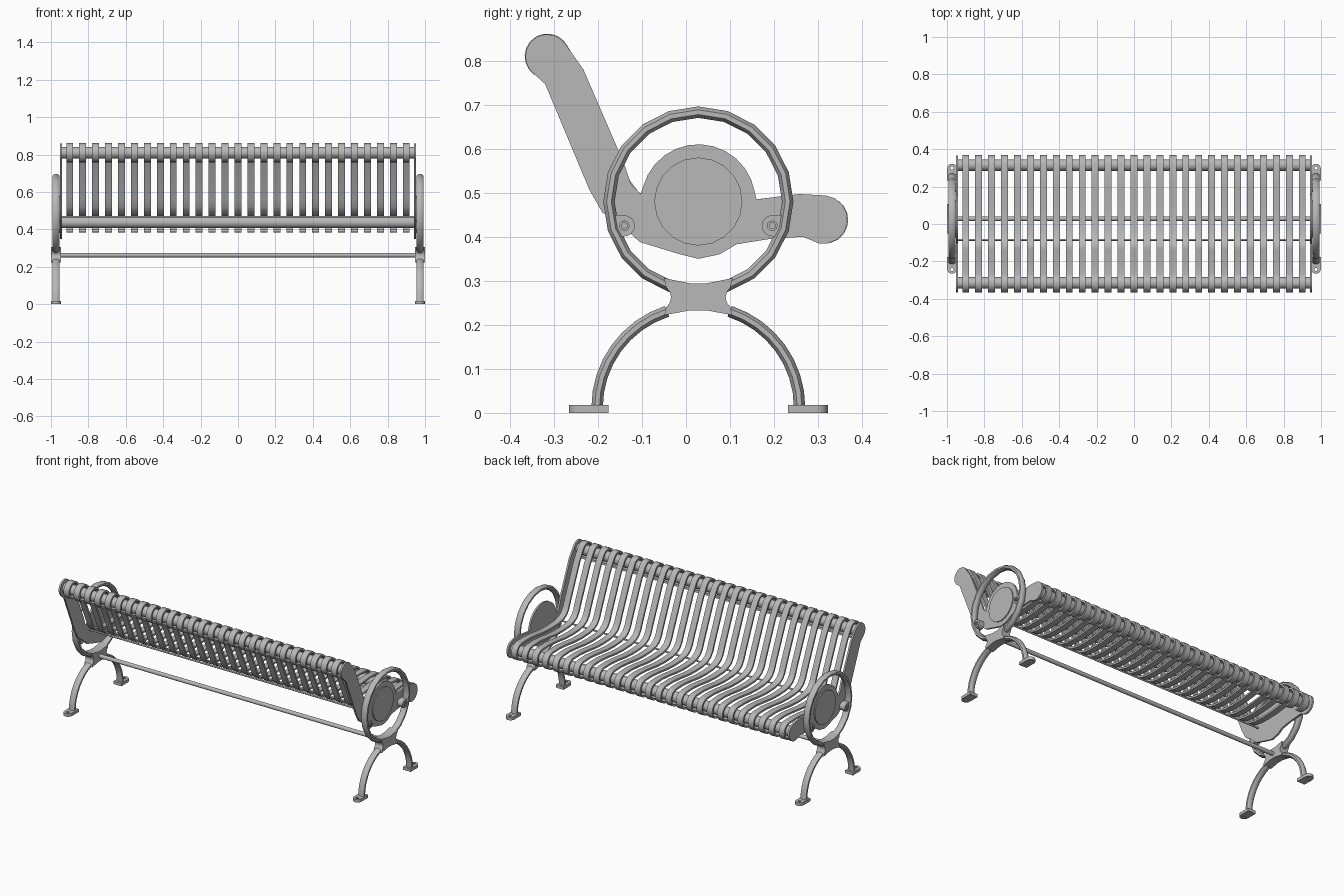
import bpy, bmesh
from math import sin, cos, pi, radians
from mathutils import Vector

cube = bpy.data.objects.get("Cube")
if cube:
    bpy.data.objects.remove(cube)

metal = bpy.data.materials.new("grey metal")
metal.use_nodes = True
GREY = (0.48, 0.48, 0.48, 1)
metal.diffuse_color = GREY
metal.node_tree.nodes["Principled BSDF"].inputs["Base Color"].default_value = GREY

END_X = 0.973          # centre plane of each end frame
HUB = (0.028, 0.48)    # centre of the ring


def finish(name, bm, mirror=False, angle=35):
    bmesh.ops.recalc_face_normals(bm, faces=bm.faces)
    mesh = bpy.data.meshes.new(name)
    bm.to_mesh(mesh)
    bm.free()
    mesh.materials.append(metal)
    mesh.shade_smooth()
    mesh.set_sharp_from_angle(angle=radians(angle))
    obj = bpy.data.objects.new(name, mesh)
    bpy.context.collection.objects.link(obj)
    if mirror:
        obj.modifiers.new("Mirror", "MIRROR")
    return obj


def arc(cx, cy, r, a0, a1, n):
    steps = [radians(a0 + (a1 - a0) * i / n) for i in range(n + 1)]
    return [(cx + r * cos(a), cy + r * sin(a)) for a in steps]


def circle(cx, cy, r, n=16):
    return arc(cx, cy, r, 0, 360, n)[:-1]


def sweep(bm, path, section, x, closed=False):
    """Sweep a section of (x, normal) offsets along a y-z path."""
    pts, n = [Vector(p) for p in path], len(path)
    rings = []
    for i, p in enumerate(pts):
        a = pts[i - 1] if closed or i else p
        b = pts[(i + 1) % n] if closed or i < n - 1 else p
        t = (b - a).normalized()
        rings.append([bm.verts.new((x + u, p.x - t.y * v, p.y + t.x * v)) for u, v in section])
    m = len(section)
    for i in range(n if closed else n - 1):
        r, s = rings[i], rings[(i + 1) % n]
        for j in range(m):
            bm.faces.new((r[j], r[(j + 1) % m], s[(j + 1) % m], s[j]))
    if not closed:
        bm.faces.new(rings[0])
        bm.faces.new(rings[-1])


def prism(bm, loops, lo, hi, axis="x"):
    """Fill outlines (inner ones become holes) and extrude along an axis."""
    place = (lambda p: (lo, p[0], p[1])) if axis == "x" else (lambda p: (p[0], p[1], lo))
    edges = []
    for loop in loops:
        vs = [bm.verts.new(place(p)) for p in loop]
        edges += [bm.edges.new((vs[i - 1], vs[i])) for i in range(len(vs))]
    normal = (1, 0, 0) if axis == "x" else (0, 0, 1)
    fill = bmesh.ops.triangle_fill(bm, edges=edges, use_beauty=True, normal=normal)
    faces = [g for g in fill["geom"] if isinstance(g, bmesh.types.BMFace)]
    ext = bmesh.ops.extrude_face_region(bm, geom=faces, use_keep_orig=True)
    moved = [g for g in ext["geom"] if isinstance(g, bmesh.types.BMVert)]
    bmesh.ops.translate(bm, verts=moved, vec=Vector(normal) * (hi - lo))


# Seat slats: one bent flat bar, repeated along the bench
BACK, FRONT = (-0.315, 0.81), (0.315, 0.438)
slat_path = (arc(*BACK, 0.046, 290, 25, 14)
             + [(-0.24, 0.775), (-0.148, 0.565), (-0.132, 0.525), (-0.112, 0.498), (-0.085, 0.482),
                (-0.04, 0.472), (0.03, 0.469), (0.1, 0.472), (0.18, 0.482), (0.25, 0.488)]
             + arc(*FRONT, 0.048, 90, -110, 11))
W, T = 0.0185, 0.0055
bar = [(-W, -T), (W, -T), (W, T), (-W, T)]
COUNT, PITCH = 27, 0.0692
bm = bmesh.new()
for i in range(COUNT):
    sweep(bm, slat_path, bar, (i - (COUNT - 1) / 2) * PITCH)
finish("seat_slats", bm)

# Long rails and rods between the ends
for name, (y, z), r, half in (("back_top_rail", BACK, 0.031, 0.945),
                              ("seat_front_rail", FRONT, 0.031, 0.945),
                              ("seat_bend_rod", (-0.085, 0.468), 0.005, 0.945),
                              ("cross_rod", (0.028, 0.2625), 0.012, 0.96)):
    bm = bmesh.new()
    prism(bm, [circle(y, z, r)], -half, half)
    finish(name, bm)

# Side panels with a round hub
panel = (arc(*BACK, 0.05, 225, 30, 9)
         + [(-0.233, 0.78), (-0.14, 0.565), (-0.125, 0.52), (-0.103, 0.497)]
         + arc(*HUB, 0.13, 165, 10, 12)
         + [(0.16, 0.485), (0.258, 0.497)]
         + arc(0.312, 0.439, 0.055, 85, -125, 9)
         + [(0.265, 0.4), (0.19, 0.395), (0.115, 0.383), (0.076, 0.36), (0.028, 0.35), (-0.02, 0.362),
            (-0.105, 0.388), (-0.15, 0.43), (-0.19, 0.455), (-0.22, 0.508), (-0.32, 0.747)])
bm = bmesh.new()
prism(bm, [panel], 0.94, 0.951)
finish("side_panels", bm, True)

bm = bmesh.new()
prism(bm, [circle(*HUB, 0.1, 20)], 0.95, 0.957)
finish("hub_plates", bm, True)

# Armrest rings and arched legs share a rounded section
oval = [(0.019 * cos(a), 0.013 * sin(a)) for a in [(k + 0.5) * pi / 4 for k in range(8)]]
oval = [(u * 1.08, v * 1.08) for u, v in oval]
bm = bmesh.new()
sweep(bm, circle(*HUB, 0.203, 20), oval, END_X, closed=True)
finish("armrest_rings", bm, True, 50)

bm = bmesh.new()
for a0, a1 in ((0, 72), (180, 108)):
    sweep(bm, [(HUB[0] + 0.23 * cos(radians(a0)), 0.01)] + arc(HUB[0], 0.012, 0.23, a0, a1, 8)[1:],
          oval, END_X)
finish("arched_legs", bm, True, 50)

# Connectors joining ring and legs, with waisted sides
half_side = [(0.018, 0.294), (0.078, 0.306), (0.073, 0.285), (0.065, 0.275), (0.062, 0.263),
             (0.065, 0.25), (0.073, 0.24), (0.077, 0.222), (0.018, 0.233)]
outline = ([(HUB[0] + y, z) for y, z in half_side]
           + [(HUB[0] - y, z) for y, z in reversed(half_side)])
bm = bmesh.new()
prism(bm, [outline], 0.946, 1.0)
finish("leg_connectors", bm, True)

# Mounting lugs inside the ring
bm = bmesh.new()
for side in (-1, 1):
    y, z = HUB[0] + side * 0.168, 0.425
    lug = arc(0, 0, 0.024, -90, 90, 8) + [(-0.022, 0.024), (-0.016, -0.024)]
    prism(bm, [[(y - side * u, z + v) for u, v in lug]], 0.948, 0.986)
finish("mounting_lugs", bm, True)

# Bolt heads with a recessed centre
bm = bmesh.new()
for y, z, x in ((-0.14, 0.425, 0.985), (0.196, 0.425, 0.985), (0.028, 0.2625, 0.995)):
    prism(bm, [circle(y, z, 0.012, 12), circle(y, z, 0.007, 12)], x, min(x + 0.006, 1.0))
finish("bolt_heads", bm, True)

# Feet: flat pads with a rounded outer end and a fixing hole
bm = bmesh.new()
for side in (-1, 1):
    pad = arc(END_X, 0.268, 0.026, 0, 180, 10) + [(END_X - 0.026, 0.204), (END_X + 0.026, 0.204)]
    hole = circle(END_X, 0.272, 0.009, 10)
    loops = [[(x, HUB[0] + side * y) for x, y in loop] for loop in (pad, hole)]
    prism(bm, loops, 0, 0.018, "z")
finish("feet", bm, True)
